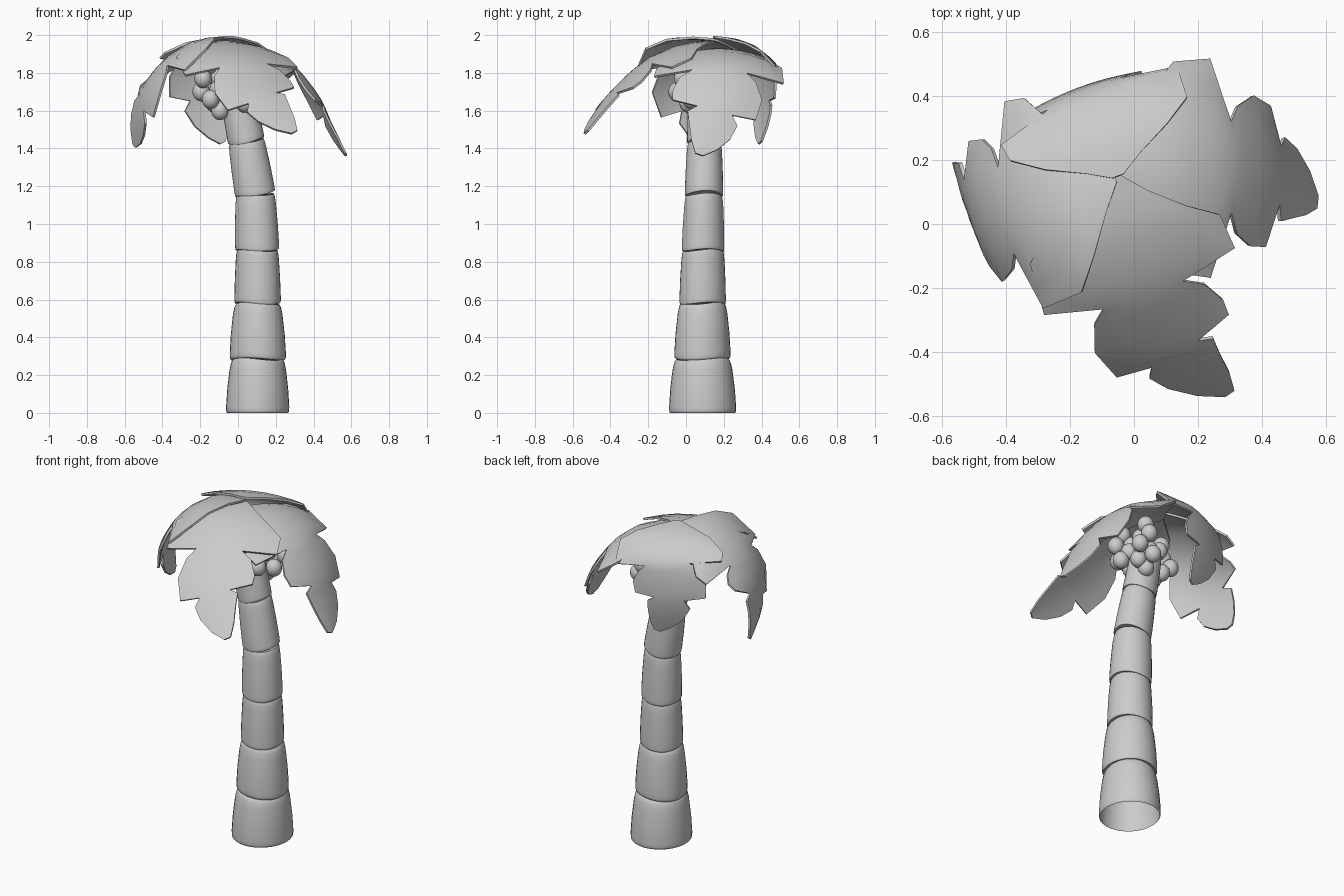
import bpy, bmesh, math
from mathutils import Vector, Matrix

if "Cube" in bpy.data.objects:
    bpy.data.objects.remove(bpy.data.objects["Cube"], do_unlink=True)

# One plain colour for everything
grey = bpy.data.materials.new("plain_grey")
grey.use_nodes = True
colour = (0.6, 0.6, 0.6, 1)
grey.diffuse_color = colour
grey.node_tree.nodes["Principled BSDF"].inputs["Base Color"].default_value = colour


def finish(name, bm, thickness=0):
    mesh = bpy.data.meshes.new(name)
    bm.to_mesh(mesh)
    bm.free()
    mesh.materials.append(grey)
    ob = bpy.data.objects.new(name, mesh)
    bpy.context.collection.objects.link(ob)
    bpy.ops.object.select_all(action='DESELECT')
    ob.select_set(True)
    bpy.context.view_layer.objects.active = ob
    if thickness:
        solid = ob.modifiers.new("thickness", 'SOLIDIFY')
        solid.thickness = thickness
        solid.offset = 0
        bpy.ops.object.convert(target='MESH')
    bpy.ops.object.shade_smooth_by_angle(angle=math.radians(40))
    return ob


# Trunk: stacked tapering segments, each (centre x, centre y, z) at its joint
joints = [Vector(p) for p in ((.104, .088, 0), (.105, .087, .285), (.104, .088, .58),
                              (.102, .09, .86), (.092, .095, 1.155), (.045, .098, 1.435),
                              (-.01, .098, 1.72))]
foot_radius = [.167, .144, .119, .111, .101, .092]
top_radius = [.138, .117, .106, .097, .089, .08]
PROFILE = [(0, .8), (.015, .95), (.05, 1), (.12, 1.01), (.45, .8), (.8, .4), (.92, .15),
           (.97, -.05), (1, -.3)]
SIDES = 32


def trunk_segment(k):
    a, b = joints[k], joints[k + 1]
    axis = b - a
    turn = axis.to_track_quat('Z', 'Y')
    bm = bmesh.new()
    rings = []
    for h, blend in PROFILE:
        r = top_radius[k] + (foot_radius[k] - top_radius[k]) * blend
        ring = []
        for i in range(SIDES):
            t = math.tau * i / SIDES
            # joints are slightly uneven, the ground edge is level
            wave = .007 * math.sin(2 * t + k) * (h if k == 0 else 1)
            spot = Vector((r * math.cos(t), r * math.sin(t) * 1.06, wave))
            if k:
                spot = turn @ spot
            ring.append(bm.verts.new(a + axis * h + spot))
        rings.append(ring)
    for low, high in zip(rings, rings[1:]):
        for i in range(SIDES):
            j = (i + 1) % SIDES
            bm.faces.new((low[i], low[j], high[j], high[i]))
    bm.faces.new(rings[-1])
    if k:
        bm.faces.new(rings[0][::-1])
    finish(f"trunk_segment_{k + 1}", bm)


for k in range(len(foot_radius)):
    trunk_segment(k)

# Leaf outline: (distance along, left half width, right half width, forward sweep at edge)
OUTLINE = [(0, .02, .02, 0), (.06, .1, .1, 0), (.13, .22, .22, .01), (.22, .32, .31, .02),
           (.35, .33, .32, .055), (.425, .14, .13, -.005), (.46, .2, .18, 0), (.53, .23, .22, .01),
           (.61, .22, .21, .04), (.67, .09, .09, 0), (.7, .13, .13, .02),
           (.77, .1, .12, .03), (.85, .06, .08, .03), (.94, .015, .025, 0)]
LENGTH = .95
ACROSS = 8


def along(path, t):
    """Smooth curve through the path points, t from 0 to 1."""
    n = len(path) - 1
    t = max(0, t) * n
    i = min(int(t), n - 1)
    f = t - i
    p1, p2 = path[i], path[i + 1]
    p0 = path[i - 1] if i else p1 * 2 - p2
    p3 = path[i + 2] if i + 2 <= n else p2 * 2 - p1
    return (p1 * 2 + (p2 - p0) * f + (p0 * 2 - p1 * 5 + p2 * 4 - p3) * f ** 2
            + (p1 * 3 - p0 - p2 * 3 + p3) * f ** 3) / 2


def frond(name, points, flip=1, width=1, sag=.75, roll=0):
    path = [Vector(p) for p in points]
    heading = path[2] - path[0]
    flat = Vector((-heading.y, heading.x, 0)).normalized()
    bm = bmesh.new()
    rows = []
    for s, left, right, sweep in OUTLINE:
        row = []
        for i in range(ACROSS + 1):
            u = 2 * i / ACROSS - 1
            w = u * (left if u * flip > 0 else right) * width
            t = min(1, (s + sweep * u * u) / LENGTH)
            spot = along(path, t)
            tangent = (along(path, min(1, t + .02)) - along(path, t - .02)).normalized()
            side = (flat - tangent * flat.dot(tangent)).normalized()
            normal = tangent.cross(side)
            # the base leaf is rolled so it laps over its neighbour
            lift = roll * w * max(0, 1 - t) - sag * w * w
            row.append(bm.verts.new(spot + side * w + normal * lift))
        rows.append(row)
    for a, b in zip(rows, rows[1:]):
        for i in range(ACROSS):
            bm.faces.new((a[i], b[i], b[i + 1], a[i + 1]))
    bmesh.ops.recalc_face_normals(bm, faces=bm.faces)
    finish(name, bm, .012)


# Four drooping fronds meeting at the crown
frond("left_frond", [(-.06, .16, 1.925), (.12, .18, 1.915), (.28, .185, 1.845),
                     (.42, .17, 1.68), (.49, .13, 1.53), (.575, .06, 1.36)], -1, 1.05, .8)
frond("front_frond", [(-.06, .15, 1.965), (-.04, -.02, 1.945), (.01, -.19, 1.87),
                      (.09, -.36, 1.72), (.17, -.44, 1.62), (.31, -.53, 1.48)], 1, .97, .6, -.03)
frond("right_frond", [(-.06, .15, 1.975), (-.24, .09, 1.96), (-.38, .04, 1.87),
                      (-.485, .03, 1.72), (-.535, .09, 1.56), (-.55, .18, 1.41)], -1, 1, .75, .22)
frond("back_frond", [(-.05, .15, 1.99), (-.1, .28, 1.965), (-.145, .4, 1.88),
                     (-.175, .42, 1.73), (-.165, .41, 1.58), (-.08, .39, 1.42)], 1, .93, .5)

# Three bunches of round nuts under the crown
BUNCH = [(-.01, 0, .13), (.03, .03, .07), (-.04, -.02, .06), (.04, -.02, 0),
         (-.05, .03, -.01), (0, -.04, -.05), (.02, .04, -.07), (.05, 0, -.11)]
bunches = {"right_nuts": ((-.145, .05, 1.71), 0, 8),
           "front_nuts": ((.08, .01, 1.71), 2, 7),
           "back_nuts": ((.1, .22, 1.67), 4, 8)}
for name, (centre, angle, count) in bunches.items():
    bm = bmesh.new()
    for offset in BUNCH[:count]:
        spot = Vector(centre) + Matrix.Rotation(angle, 3, 'Z') @ Vector(offset)
        shape = Matrix.Translation(spot) @ Matrix.Diagonal((1, 1, 1.1, 1))
        bmesh.ops.create_uvsphere(bm, u_segments=20, v_segments=12, radius=.046, matrix=shape)
    finish(name, bm)
